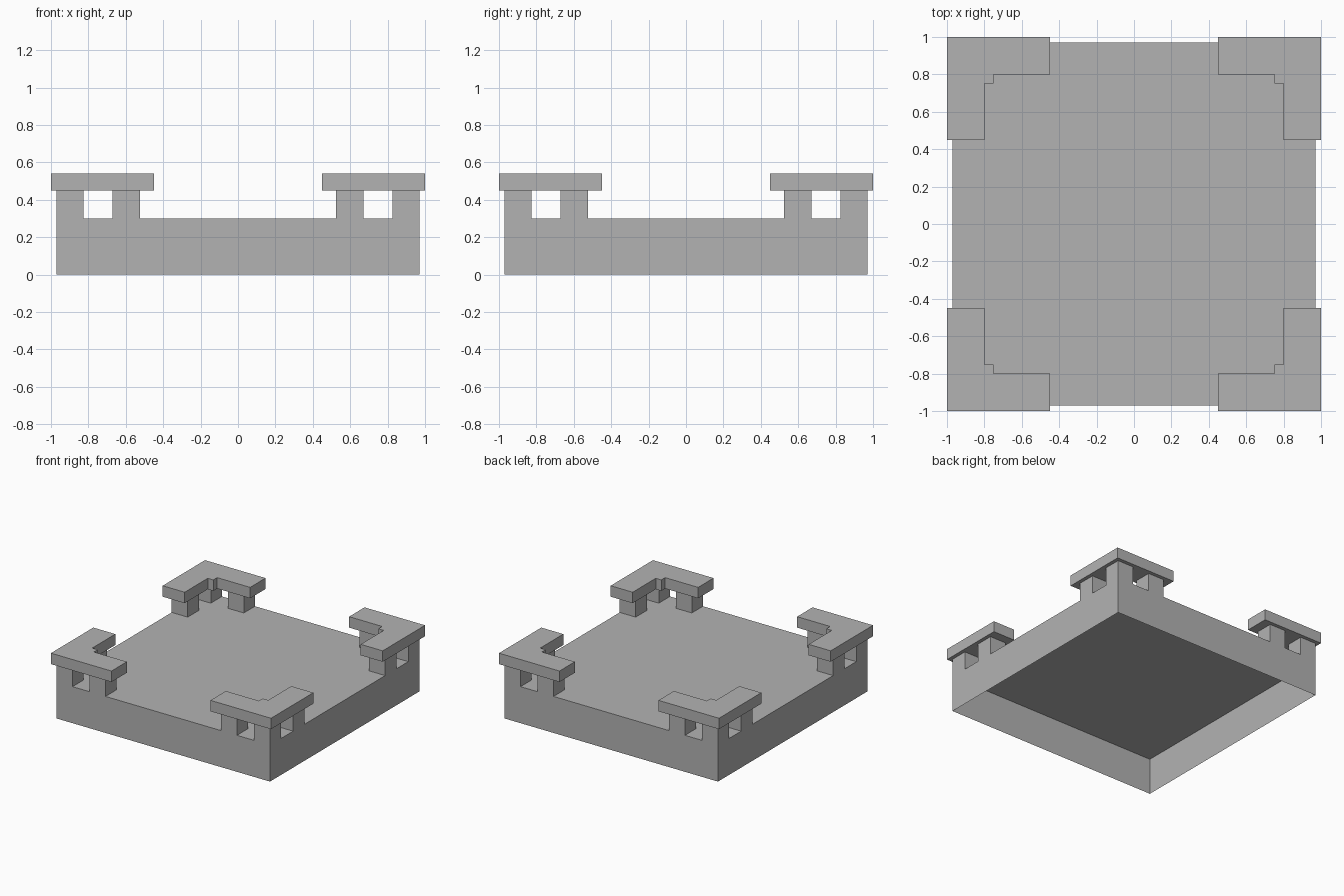
import bpy
import bmesh

old = bpy.data.objects.get("Cube")
if old:
    bpy.data.objects.remove(old, do_unlink=True)

grey = bpy.data.materials.new("stone_grey")
grey.use_nodes = True
colour = (0.45, 0.45, 0.45, 1)
grey.diffuse_color = colour
grey.node_tree.nodes["Principled BSDF"].inputs["Base Color"].default_value = colour

HALF = 0.97      # half width of the base
DECK = 0.30      # height of the base
CAP_Z = 0.45     # underside of the corner caps
TOP = 0.54
POST = 0.145     # post thickness


def prism(name, outline, z0, z1, open_bottom=False, mirrored=True):
    """Extrude a flat outline upward, optionally repeated at all four corners."""
    bm = bmesh.new()
    floor = bm.faces.new([bm.verts.new((x, y, z0)) for x, y in outline])
    result = bmesh.ops.extrude_face_region(bm, geom=[floor], use_keep_orig=True)
    verts = [v for v in result["geom"] if isinstance(v, bmesh.types.BMVert)]
    bmesh.ops.translate(bm, verts=verts, vec=(0, 0, z1 - z0))
    bmesh.ops.recalc_face_normals(bm, faces=bm.faces)
    if open_bottom:
        bmesh.ops.delete(bm, geom=[floor], context="FACES_ONLY")
    mesh = bpy.data.meshes.new(name)
    bm.to_mesh(mesh)
    bm.free()
    mesh.materials.append(grey)
    obj = bpy.data.objects.new(name, mesh)
    bpy.context.collection.objects.link(obj)
    if mirrored:
        mod = obj.modifiers.new("four_corners", "MIRROR")
        mod.use_axis = (True, True, False)
        mod.use_mirror_merge = False
    return obj


def rect(x0, y0, x1, y1):
    return [(x0, y0), (x1, y0), (x1, y1), (x0, y1)]


# Hollow base, open underneath
prism("base_shell", rect(-HALF, -HALF, HALF, HALF), 0, DECK,
      open_bottom=True, mirrored=False)

# Three square posts per corner
inner = HALF - POST
arm = 0.525
for name, x, y in (("corner_post", inner, inner),
                   ("front_back_post", arm, inner),
                   ("side_post", inner, arm)):
    prism(name, rect(x, y, x + POST, y + POST), DECK, CAP_Z)

# L-shaped caps with a square block at the inside corner
cap = [(1, 1), (0.45, 1), (0.45, 0.8), (0.75, 0.8),
       (0.75, 0.75), (0.8, 0.75), (0.8, 0.45), (1, 0.45)]
prism("corner_cap", cap, CAP_Z, TOP)
